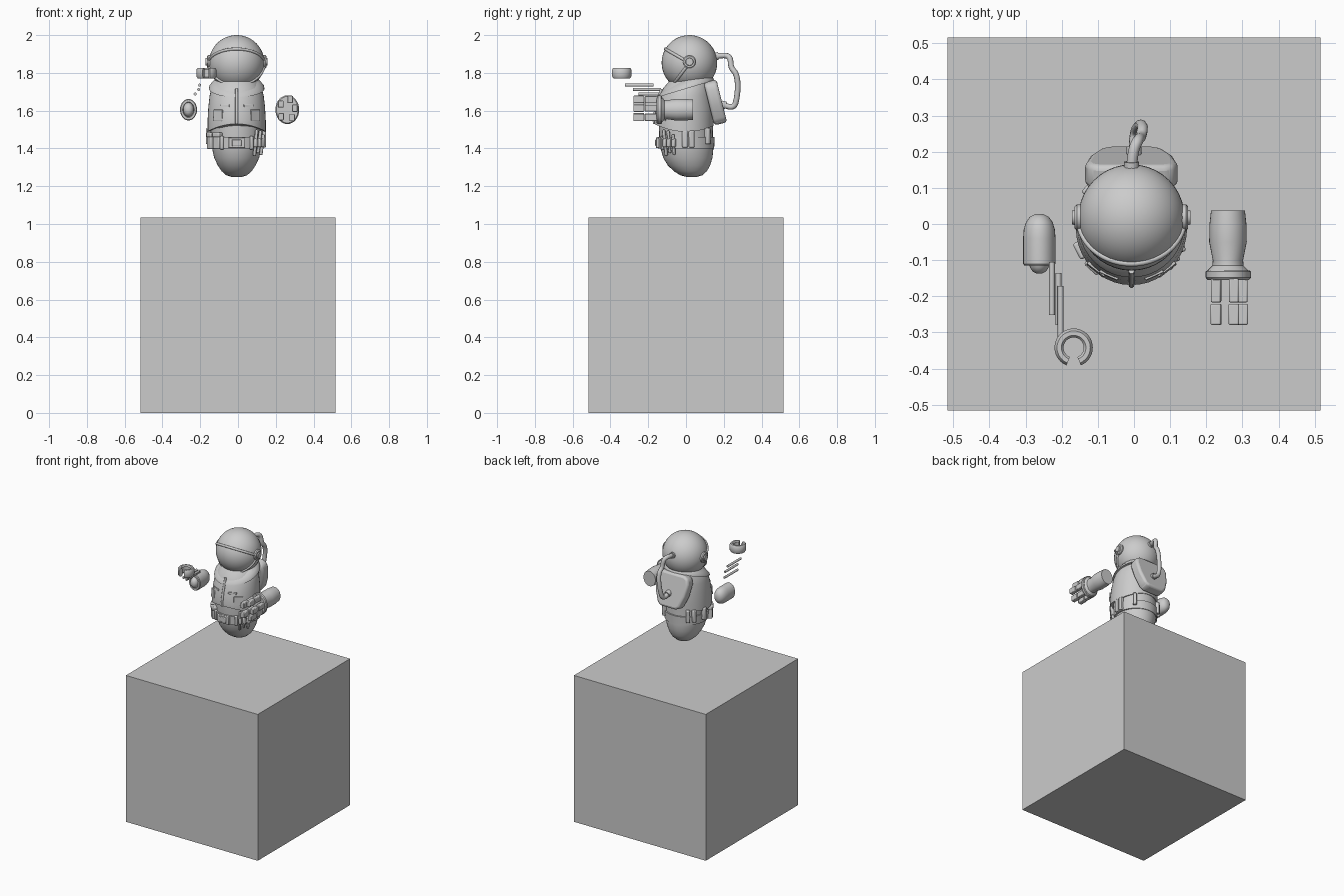
import bpy, bmesh, math
from math import sin, cos, pi, radians
from mathutils import Matrix, Vector

if "Cube" in bpy.data.objects:
    bpy.data.objects.remove(bpy.data.objects["Cube"], do_unlink=True)

grey = bpy.data.materials.new("plain_grey")
grey.use_nodes = True
grey.diffuse_color = (0.6, 0.6, 0.6, 1)
grey.node_tree.nodes["Principled BSDF"].inputs["Base Color"].default_value = (0.6, 0.6, 0.6, 1)
MID = -0.007  # centre line of the figure
parts = []


def add(name, data):
    data.materials.append(grey)
    ob = bpy.data.objects.new(name, data)
    bpy.context.collection.objects.link(ob)
    parts.append(ob)
    return ob


def from_bmesh(name, bm, matrix=None):
    bmesh.ops.recalc_face_normals(bm, faces=bm.faces)
    if matrix:
        bm.transform(matrix)
    me = bpy.data.meshes.new(name)
    bm.to_mesh(me)
    bm.free()
    return add(name, me)


def bevel(ob, width, segments=2):
    mod = ob.modifiers.new("bevel", "BEVEL")
    mod.width, mod.segments = width, segments
    mod.limit_method = "ANGLE"
    return ob


def box(name, centre, size, turn=0, tilt=0, round_off=0.004):
    bm = bmesh.new()
    bmesh.ops.create_cube(bm, size=1)
    bm.transform(Matrix.Diagonal((*size, 1)))
    m = Matrix.Translation(centre) @ Matrix.Rotation(turn, 4, "Z") @ Matrix.Rotation(tilt, 4, "X")
    ob = from_bmesh(name, bm, m)
    return bevel(ob, round_off) if round_off else ob


def loft(name, rings, matrix=None, lift=None, sides=40):
    """Skin elliptical rings given as (height, centre y, x radius, y radius)."""
    bm = bmesh.new()
    loops = []
    for i, (z, cy, rx, ry) in enumerate(rings):
        loop = []
        for k in range(sides):
            a = 2 * pi * k / sides
            x, y = rx * cos(a), cy + ry * sin(a)
            loop.append(bm.verts.new((x, y, z + (lift(i, y) if lift else 0))))
        loops.append(loop)
    for a, b in zip(loops, loops[1:]):
        for k in range(sides):
            j = (k + 1) % sides
            bm.faces.new((a[k], a[j], b[j], b[k]))
    bm.faces.new(loops[0])
    bm.faces.new(loops[-1])
    return from_bmesh(name, bm, matrix)


def tube(name, points, radius, smooth=False):
    cu = bpy.data.curves.new(name, "CURVE")
    cu.dimensions = "3D"
    cu.bevel_depth, cu.bevel_resolution, cu.use_fill_caps = radius, 3, True
    sp = cu.splines.new("NURBS" if smooth else "POLY")
    sp.points.add(len(points) - 1)
    for p, co in zip(sp.points, points):
        p.co = (*co, 1)
    if smooth:
        sp.use_endpoint_u, sp.order_u, sp.resolution_u = True, 3, 6
    return add(name, cu)


def on_body(name, degrees, z, size, reach=0.152, tilt=0, round_off=0.006):
    """Box on the body; size is (along the skin, outwards, up)."""
    a = radians(degrees)
    box(name, (MID + reach * cos(a), reach * sin(a), z), size, a - pi / 2, tilt, round_off)


# Pedestal
box("pedestal", (0, 0, 0.5175), (1.032, 1.032, 1.035), round_off=0)

# Helmet, visor rims and ear caps
hc = Vector((MID, 0.018, 1.853))
bm = bmesh.new()
bmesh.ops.create_uvsphere(bm, u_segments=40, v_segments=24, radius=0.147)
from_bmesh("helmet", bm, Matrix.Translation(hc))
for name, aim in (("visor_upper_rim", (0, -0.87, 0.5)), ("visor_lower_rim", (0, -0.6, -0.8))):
    arc = [hc + 0.147 * (Vector((cos(t), 0, 0)) + sin(t) * Vector(aim))
           for t in (pi * i / 28 for i in range(29))]
    tube(name, arc, 0.008)
for side, name in ((1, "left"), (-1, "right")):
    m = Matrix.Translation(hc + Vector((side * 0.135, 0, 0.006))) @ Matrix.Rotation(side * pi / 2, 4, "Y")
    loft(name + "_ear_cap", [(0, 0, .036, .036), (.016, 0, .036, .036), (.022, 0, .03, .03)], m, sides=24)
    loft(name + "_ear_button", [(.02, 0, .022, .022), (.029, 0, .019, .019)], m, sides=20)

# Body under the jacket
centre = Matrix.Translation((MID, 0, 0))
loft("lower_body", [(1.25, .03, .03, .03), (1.258, .028, .055, .058), (1.28, .023, .08, .088),
                    (1.31, .016, .1, .112), (1.35, .01, .119, .13), (1.4, .005, .13, .14),
                    (1.46, 0, .137, .142), (1.54, 0, .14, .143)], centre)

# Jacket with an arched hem and a sloping shoulder cape
loft("jacket", [(1.49, -.01, .147, .15), (1.488, -.011, .154, .157), (1.55, -.011, .154, .158),
                (1.62, -.006, .15, .152), (1.68, 0, .143, .138), (1.72, .008, .133, .128),
                (1.755, .02, .112, .11)], centre,
     lift=lambda i, y: 1.5 * y * y if i < 2 else 0)
loft("shoulder_cape", [(1.718, 0, .14, .136), (1.716, 0, .147, .148), (1.728, .001, .145, .144),
                       (1.745, .006, .13, .126), (1.765, .015, .105, .1)], centre,
     lift=lambda i, y: 0.3 * y)

# Front fastening and chest pockets
tube("front_fastening", [(MID, -.168, 1.53), (MID, -.169, 1.56), (MID, -.158, 1.62),
                         (MID, -.14, 1.68), (MID, -.13, 1.715)], 0.008)
for side in (1, -1):
    on_body("chest_pocket_flap", -90 + side * 24, 1.625, (.055, .012, .014), .153, .1, .002)
    on_body("chest_pocket", -90 + side * 38, 1.575, (.06, .01, .06), .159, .06, .002)

# Belt, buckle and hanging kit
loft("belt", [(1.4, 0, .13, .138), (1.4, 0, .141, .149), (1.46, 0, .144, .152), (1.46, 0, .13, .138)], centre)
box("buckle", (MID, -.15, 1.43), (.088, .018, .056))
box("buckle_plate", (MID, -.158, 1.43), (.05, .01, .036))
for angle in (-122, -58):
    on_body("belt_loop", angle, 1.43, (.02, .02, .07), .147)
for angle in (207, 228):
    on_body("belt_pouch", angle, 1.44, (.045, .035, .085), .15)
    on_body("pouch_flap", angle, 1.472, (.049, .039, .025), .151)
for angle in (50, 128, 143, 172):
    on_body("back_pouch", angle, 1.465, (.026, .03, .085), .149)
for angle in (-2, 12):
    on_body("side_pouch", angle, 1.45, (.03, .024, .09), .143)
for angle, z, length in ((-48, 1.43, .14), (-37, 1.435, .12), (-26, 1.42, .11)):
    on_body("hanging_tool", angle, z, (.014, .018, length), .15, radians(-8))
    on_body("tool_holder", angle, 1.43, (.022, .028, .045), .148)

# Backpack: tapered shield, leaning forward at the top
half = [(.09, .115), (.118, .1), (.128, .065), (.115, -.02), (.085, -.1), (.06, -.118)]
outline = half + [(-x, z) for x, z in reversed(half)]
bm = bmesh.new()
face = bm.faces.new([bm.verts.new((x, -.035, z)) for x, z in outline])
out = bmesh.ops.extrude_face_region(bm, geom=[face])
bmesh.ops.translate(bm, vec=(0, .07, 0), verts=[v for v in out["geom"] if isinstance(v, bmesh.types.BMVert)])
lean = Matrix.Translation((MID, .155, 1.645)) @ Matrix.Rotation(radians(14), 4, "X")
bevel(from_bmesh("backpack", bm, lean), 0.016, 3)

# Air hose and its sockets
tube("air_hose", [(-.007, .15, 1.887), (-.004, .2, 1.895), (.012, .235, 1.885), (.018, .238, 1.825),
                  (.025, .265, 1.8), (.02, .276, 1.74), (.012, .27, 1.67), (.005, .258, 1.622),
                  (0, .225, 1.618), (0, .19, 1.635)], 0.015, True)
tube("helmet_hose_socket", [(MID, .15, 1.887), (MID, .172, 1.89)], 0.021)
tube("backpack_hose_socket", [(0, .185, 1.634), (0, .212, 1.627)], 0.021)

# Left forearm with cuff and fingers
forward = Matrix.Rotation(pi / 2, 4, "X")  # loft height runs towards the front
loft("left_forearm", [(-.037, 0, .047, .053), (0, 0, .051, .057), (.05, 0, .052, .058), (.1, 0, .042, .05),
                      (.115, 0, .043, .052), (.13, 0, .058, .07)],
     Matrix.Translation((.26, 0, 1.605)) @ forward, sides=32)
loft("left_cuff", [(.128, 0, .058, .072), (.132, 0, .063, .076), (.148, 0, .063, .076), (.155, 0, .057, .07)],
     Matrix.Translation((.261, 0, 1.605)) @ forward, sides=32)
for x, z in ((.226, 1.635), (.276, 1.66), (.301, 1.613), (.286, 1.563), (.228, 1.568)):
    box("finger_base", (x, -.184, z), (.027, .066, .036))
    box("finger_tip", (x, -.25, z), (.029, .058, .038))

# Right stump with rounded end and front socket
loft("right_stump", [(-.027, 0, .012, .016), (-.02, 0, .026, .034), (-.005, 0, .037, .048), (.015, 0, .043, .055),
                     (.04, 0, .045, .057), (.11, 0, .045, .057), (.115, 0, .041, .053), (.115, 0, .031, .041),
                     (.108, 0, .028, .038), (.12, 0, .026, .034), (.132, 0, .018, .024), (.137, 0, .008, .01)],
     Matrix.Translation((-.262, 0, 1.605)) @ forward, sides=28)

# Rods that join the hook to the arm
for x, y0, y1, z in ((-.227, -.252, -.105, 1.688), (-.209, -.28, -.135, 1.712), (-.203, -.322, -.172, 1.735)):
    tube("hook_rod", [(x, y0, z), (x, y1, z)], 0.008)

# Open hook, with the gap facing front
section = [(.028, -.02), (.034, -.028), (.046, -.028), (.053, -.018),
           (.053, .018), (.046, .028), (.034, .028), (.028, .02)]
bm = bmesh.new()
rows = []
for i in range(33):
    a = radians(-68 + 316 * i / 32)
    rows.append([bm.verts.new((r * cos(a), r * sin(a), h)) for r, h in section])
for a, b in zip(rows, rows[1:]):
    for k in range(len(section)):
        j = (k + 1) % len(section)
        bm.faces.new((a[k], a[j], b[j], b[k]))
bm.faces.new(rows[0])
bm.faces.new(rows[-1])
from_bmesh("hook", bm, Matrix.Translation((-.167, -.342, 1.799)))

# Smooth shading that keeps edges crisp
bpy.ops.object.select_all(action="DESELECT")
meshes = [ob for ob in parts if ob.type == "MESH"]
for ob in meshes:
    ob.select_set(True)
bpy.context.view_layer.objects.active = meshes[0]
bpy.ops.object.shade_smooth_by_angle(angle=radians(35))
